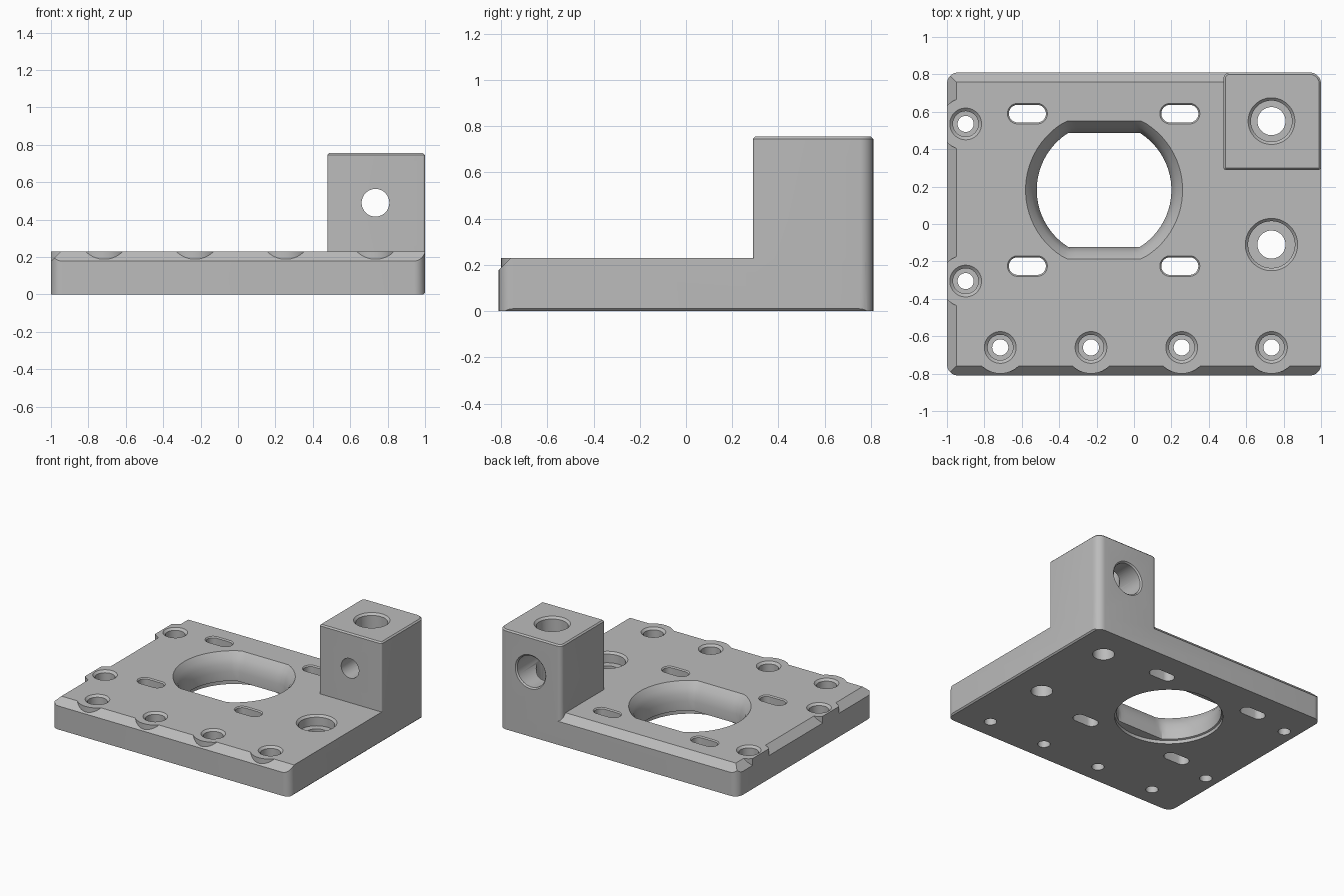
import bpy, bmesh
from math import sin, cos, pi
from mathutils import Vector

cube = bpy.data.objects.get("Cube")
if cube:
    bpy.data.objects.remove(cube)

grey = bpy.data.materials.new("light_grey")
grey.use_nodes = True
GREY = (0.5, 0.5, 0.5, 1)
grey.diffuse_color = GREY
grey.node_tree.nodes["Principled BSDF"].inputs["Base Color"].default_value = GREY


def loft(name, rings):
    """Closed solid through a stack of equal-length rings."""
    bm = bmesh.new()
    rows = [[bm.verts.new(p) for p in ring] for ring in rings]
    n = len(rows[0])
    for a, b in zip(rows, rows[1:]):
        for i in range(n):
            j = (i + 1) % n
            bm.faces.new((a[i], a[j], b[j], b[i]))
    bm.faces.new(rows[0][::-1])
    bm.faces.new(rows[-1])
    bmesh.ops.recalc_face_normals(bm, faces=bm.faces)
    mesh = bpy.data.meshes.new(name)
    bm.to_mesh(mesh)
    bm.free()
    mesh.materials.append(grey)
    obj = bpy.data.objects.new(name, mesh)
    bpy.context.collection.objects.link(obj)
    return obj


def rounded_rect(x0, x1, y0, y1, radii, z, inset=0, steps=8):
    """Ring with a radius per corner: +x+y, -x+y, -x-y, +x-y."""
    pts = []
    for k, r in enumerate(radii):
        cx = x1 - r if k in (0, 3) else x0 + r
        cy = y1 - r if k < 2 else y0 + r
        for s in range(steps + 1):
            a = (k + s / steps) * pi / 2
            pts.append((cx + (r - inset) * cos(a), cy + (r - inset) * sin(a), z))
    return pts


def bore(name, x, y, profile, stretch=0, n=48):
    """Vertical turned cutter from (z, radius) pairs, stretched in x for slots."""
    rings = []
    for z, r in profile:
        angles = [(i + 0.5) * 2 * pi / n for i in range(n)]
        rings.append([(x + r * cos(a) + (stretch if cos(a) > 0 else -stretch),
                       y + r * sin(a), z) for a in angles])
    return loft(name, rings)


def combine(target, tool, operation):
    tool.hide_render = True
    mod = target.modifiers.new("combine", "BOOLEAN")
    mod.operation, mod.solver, mod.object = operation, "EXACT", tool
    bpy.context.view_layer.objects.active = target
    bpy.ops.object.modifier_apply(modifier=mod.name)


def discard(obj):
    bpy.data.objects.remove(obj)


def slice_off(obj, co, normal):
    """Trim a convex solid by a plane and cap the cut."""
    bm = bmesh.new()
    bm.from_mesh(obj.data)
    cut = bmesh.ops.bisect_plane(bm, geom=bm.verts[:] + bm.edges[:] + bm.faces[:],
                                 plane_co=co, plane_no=Vector(normal).normalized(),
                                 clear_outer=True)["geom_cut"]
    bmesh.ops.edgeloop_fill(bm, edges=[e for e in cut if isinstance(e, bmesh.types.BMEdge)])
    bmesh.ops.recalc_face_normals(bm, faces=bm.faces)
    bm.to_mesh(obj.data)
    bm.free()


W, D, T, H = 1.0, 0.81, 0.23, 0.755
CORNER = 0.06


def slab(name):
    return loft(name, [rounded_rect(-W, W, -D, D, [CORNER] * 4, z) for z in (0, T)])


# Base plate with three chamfered top edges and a fine one below the plain side
plate = slab("mounting_plate")
for co, normal in (((-W, 0, 0.178), (-1, 0, 1)), ((0, -D, 0.178), (0, -1, 1)),
                   ((0, D, 0.178), (0, 1, 1)), ((W, 0, 0.01), (1, 0, -1))):
    slice_off(plate, co, normal)

# Round bosses that interrupt the chamfers beside the edge screws
screws = [(-0.9, 0.535), (-0.9, -0.305)]
screws += [(x, -0.66) for x in (-0.715, -0.23, 0.255, 0.735)]
outline = slab("outline_helper")
for x, y in screws:
    boss = bore("boss", x, y, [(0.08, 0.14), (0.3, 0.14)])
    combine(boss, outline, "INTERSECT")
    combine(plate, boss, "UNION")
    discard(boss)
discard(outline)

# Upright block on the back corner
block_radii = [CORNER, 0.035, 0.012, 0.012]
block = loft("block", [rounded_rect(0.478, W, 0.29, D, block_radii, z, i)
                       for z, i in ((0.1, 0), (H - 0.01, 0), (H, 0.01))])
combine(plate, block, "UNION")
discard(block)

# Counterbored screw holes
cutters = []
for x, y in screws:
    cutters.append(bore("screw_hole", x, y, [(-0.1, 0.043), (0.1, 0.043), (0.1, 0.068),
                                             (T - 0.015, 0.068), (T, 0.085), (0.4, 0.085)]))

# Large vertical bores, in the plate and through the block
for y, top, r in ((-0.11, T, 0.14), (0.55, H, 0.125)):
    cutters.append(bore("large_bore", 0.735, y, [(-0.1, 0.075), (0.15, 0.075), (0.15, r - 0.015),
                                                 (top - 0.015, r - 0.015), (top, r), (1, r)]))

# Adjustment slots
for x in (-0.57, 0.245):
    for y in (0.59, -0.225):
        cutters.append(bore("slot", x, y, [(-0.1, 0.047), (T - 0.008, 0.047),
                                           (T, 0.055), (0.4, 0.055)], stretch=0.052))

# Horizontal bore through the block, wider at the back
side = bore("side_bore", 0, 0, [(-1, 0.082), (-0.29, 0.082), (-0.298, 0.074), (-0.5, 0.074),
                                (-0.5, 0.118), (-0.8, 0.118), (-D, 0.128), (-1, 0.128)][2:])
for v in side.data.vertices:
    x, y, z = v.co
    v.co = (0.735 + x, -z, 0.49 + y)
# extend the narrow end clear of the front face
for v in side.data.vertices:
    if v.co.y < 0.3:
        v.co.y = 0.2
bm = bmesh.new()
bm.from_mesh(side.data)
bmesh.ops.recalc_face_normals(bm, faces=bm.faces)
bm.to_mesh(side.data)
bm.free()
cutters.append(side)

# Central opening: round below, flattened in the middle, flared at the top
rings = []
for z, r, flat in ((-0.1, 0.372, 0.372), (0.025, 0.372, 0.372), (0.03, 0.36, 0.305),
                   (0.1, 0.36, 0.305), (0.15, 0.37, 0.317), (0.19, 0.387, 0.336),
                   (T, 0.42, 0.37), (0.3, 0.48, 0.43)):
    ring = []
    for i in range(72):
        a = (i + 0.5) * 2 * pi / 72
        ring.append((-0.16 + r * cos(a), 0.182 + max(-flat, min(flat, r * sin(a))), z))
    rings.append(ring)
cutters.append(loft("central_opening", rings))

for cutter in cutters:
    combine(plate, cutter, "DIFFERENCE")
    discard(cutter)

# Keep every face on the one material and smooth the round walls
plate.data.materials.clear()
plate.data.materials.append(grey)
for poly in plate.data.polygons:
    poly.material_index = 0
bpy.ops.object.select_all(action="DESELECT")
plate.select_set(True)
bpy.context.view_layer.objects.active = plate
bpy.ops.object.shade_smooth_by_angle(angle=pi / 6)
